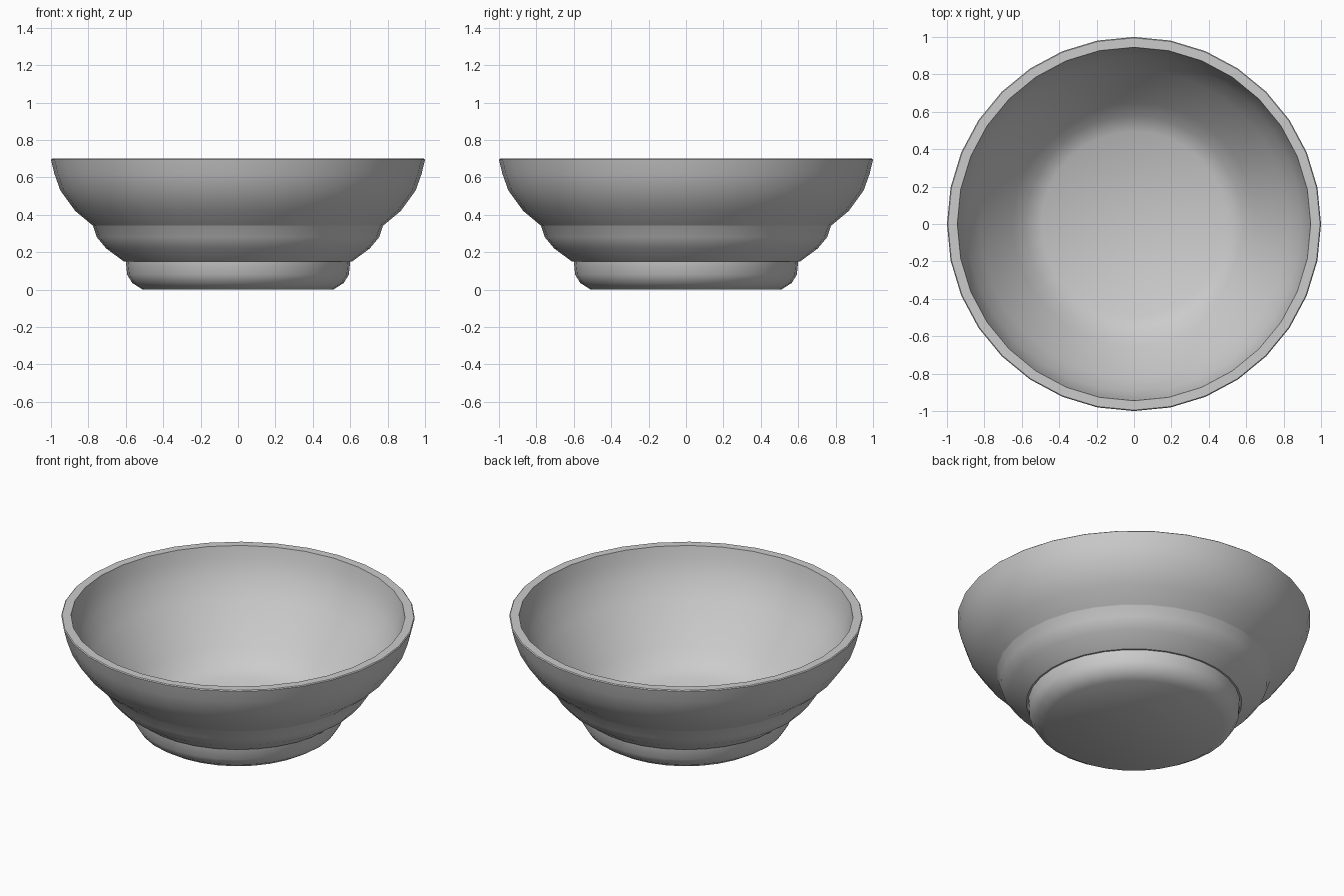
import bpy
import bmesh
from math import cos, sin, tau, radians

SEGMENTS = 32

old = bpy.data.objects.get("Cube")
if old:
    bpy.data.objects.remove(old, do_unlink=True)

# Single plain grey material
grey = bpy.data.materials.new("plain_grey")
grey.use_nodes = True
colour = (0.6, 0.6, 0.6, 1)
grey.diffuse_color = colour
grey.node_tree.nodes["Principled BSDF"].inputs["Base Color"].default_value = colour


def lathe(name, profile):
    """Spin a (radius, height) profile around z and cap both ends."""
    bm = bmesh.new()
    rings = [[bm.verts.new((r * cos(tau * i / SEGMENTS), r * sin(tau * i / SEGMENTS), z))
              for i in range(SEGMENTS)] for r, z in profile]
    for low, high in zip(rings, rings[1:]):
        for i in range(SEGMENTS):
            j = (i + 1) % SEGMENTS
            bm.faces.new((low[i], low[j], high[j], high[i]))
    bm.faces.new(rings[0][::-1])
    bm.faces.new(rings[-1])
    mesh = bpy.data.meshes.new(name)
    bm.to_mesh(mesh)
    bm.free()
    mesh.materials.append(grey)
    obj = bpy.data.objects.new(name, mesh)
    bpy.context.collection.objects.link(obj)
    bpy.ops.object.select_all(action="DESELECT")
    bpy.context.view_layer.objects.active = obj
    obj.select_set(True)
    bpy.ops.object.shade_smooth_by_angle(angle=radians(35))
    return obj


# Outer wall: foot, middle step, upper bowl
foot = [(0.51, 0), (0.565, 0.035), (0.593, 0.08), (0.6, 0.15)]
step = [(0.61, 0.15), (0.705, 0.22), (0.755, 0.28), (0.775, 0.34)]
upper = [(0.78, 0.345), (0.87, 0.42), (0.95, 0.53), (0.982, 0.62), (1.0, 0.695)]
# Rim and hollow inside down to the flat floor
rim = [(0.995, 0.7), (0.945, 0.7)]
hollow = [(0.93, 0.63), (0.895, 0.53), (0.825, 0.42), (0.74, 0.31),
          (0.65, 0.2), (0.58, 0.13), (0.495, 0.08)]

lathe("bowl", foot + step + upper + rim + hollow)
